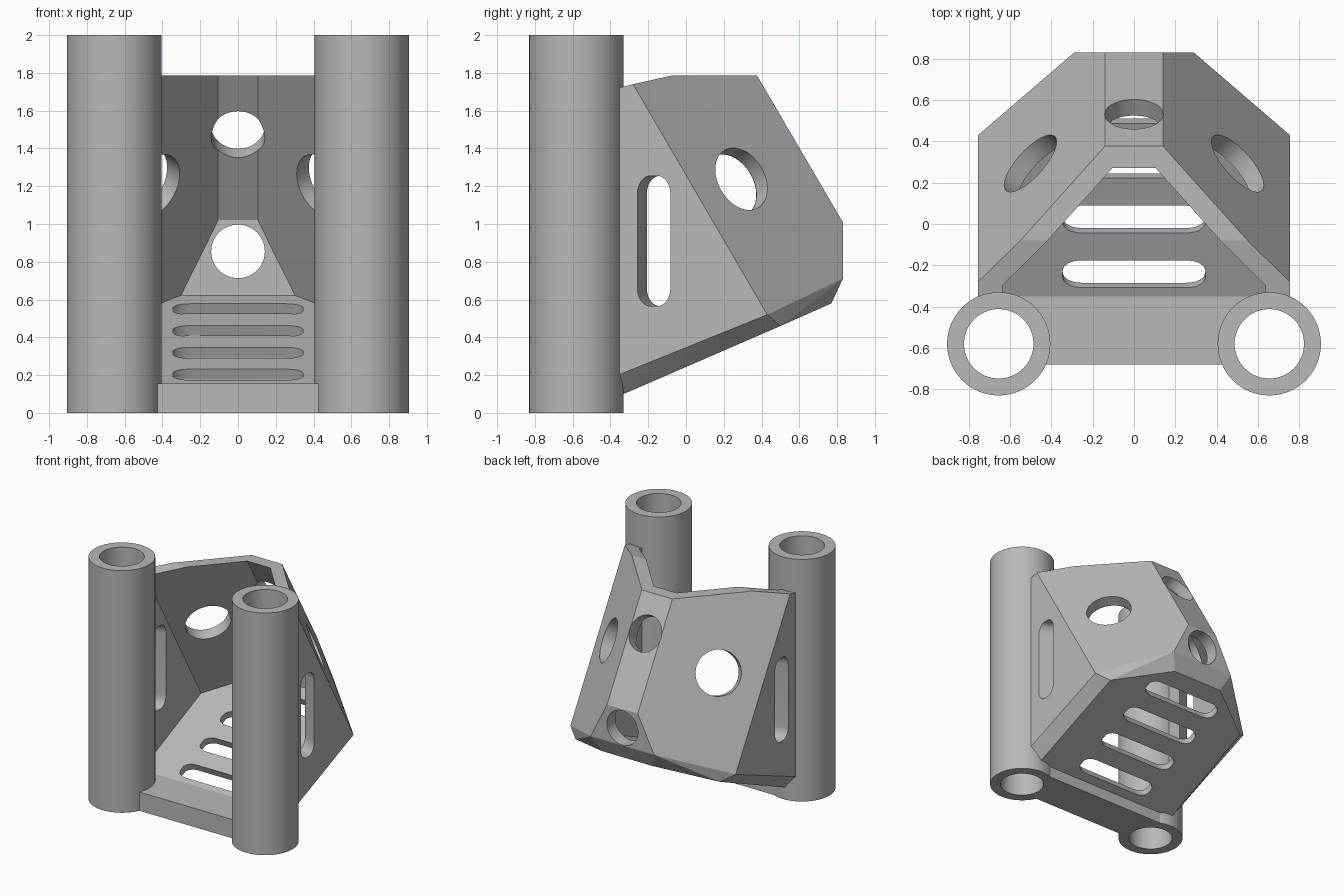
import bpy, bmesh, math
from mathutils import Vector, Matrix

old = bpy.data.objects.get("Cube")
if old:
    bpy.data.objects.remove(old, do_unlink=True)

gray = bpy.data.materials.new("plain_gray")
gray.use_nodes = True
gray.diffuse_color = (0.48, 0.48, 0.48, 1)
gray.node_tree.nodes["Principled BSDF"].inputs["Base Color"].default_value = (0.48, 0.48, 0.48, 1)


def make(name, bm):
    bmesh.ops.recalc_face_normals(bm, faces=bm.faces)
    mesh = bpy.data.meshes.new(name)
    bm.to_mesh(mesh)
    bm.free()
    mesh.materials.append(gray)
    obj = bpy.data.objects.new(name, mesh)
    bpy.context.collection.objects.link(obj)
    return obj


def mirrored_hull(name, points):
    """Convex solid through the points and their mirror images."""
    bm = bmesh.new()
    for x, y, z in points:
        bm.verts.new((x, y, z))
        bm.verts.new((-x, y, z))
    res = bmesh.ops.convex_hull(bm, input=bm.verts)
    loose = {g for g in res["geom_interior"] + res["geom_unused"]
             if isinstance(g, bmesh.types.BMVert)}
    bmesh.ops.delete(bm, geom=list(loose), context="VERTS")
    bmesh.ops.dissolve_limit(bm, angle_limit=math.radians(5), verts=bm.verts, edges=bm.edges)
    return make(name, bm)


def prism(name, outline, center, axis, across, depth):
    """Outline extruded both ways along axis; across is the outline's u direction."""
    w = Vector(axis).normalized()
    u = Vector(across).normalized()
    v = w.cross(u).normalized()
    u = v.cross(w)
    c = Vector(center)
    bm = bmesh.new()
    face = bm.faces.new([bm.verts.new(c + u * a + v * b - w * depth) for a, b in outline])
    ext = bmesh.ops.extrude_face_region(bm, geom=[face])
    top = [g for g in ext["geom"] if isinstance(g, bmesh.types.BMVert)]
    bmesh.ops.translate(bm, verts=top, vec=w * depth * 2)
    return make(name, bm)


def circle(r, n=48):
    return [(r * math.cos(math.tau * i / n), r * math.sin(math.tau * i / n)) for i in range(n)]


def rounded(hu, hv, ru, rv, n=8):
    """Rectangle with elliptical corners."""
    pts = []
    for q, (su, sv) in enumerate([(1, 1), (-1, 1), (-1, -1), (1, -1)]):
        for i in range(n + 1):
            a = (q + i / n) * math.pi / 2
            pts.append((su * (hu - ru) + ru * math.cos(a), sv * (hv - rv) + rv * math.sin(a)))
    return pts


def cut(obj, cutters):
    for c in cutters:
        mod = obj.modifiers.new("cut", "BOOLEAN")
        mod.operation = "DIFFERENCE"
        mod.solver = "EXACT"
        mod.object = c
    dg = bpy.context.evaluated_depsgraph_get()
    dg.update()
    mesh = bpy.data.meshes.new_from_object(obj.evaluated_get(dg))
    obj.modifiers.clear()
    obj.data = mesh
    for c in cutters:
        bpy.data.objects.remove(c, do_unlink=True)


def smooth(obj):
    bpy.ops.object.select_all(action="DESELECT")
    obj.select_set(True)
    bpy.context.view_layer.objects.active = obj
    bpy.ops.object.shade_smooth_by_angle(angle=math.radians(12))


# Faceted shell: outer solid, then the hollow open at the front and top
shell = mirrored_hull("shell", [
    (.755, -.36, 1.72), (.755, -.28, 1.74), (.55, -.08, 1.785),
    (.14, .377, 1.785), (.14, .83, 1.01), (.29, .83, .71),
    (.755, .43, .52), (.755, -.36, .2), (.67, -.36, .087),
    (.66, .5, .46), (.23, .77, .58)])
cutters = [mirrored_hull("hollow", [
    (.635, -.8, -.04), (.635, .425, .493), (.302, .72, .622),
    (.105, .72, 1.02), (.105, .027, 2.2), (.635, -.566, 2.2), (.635, -.8, 2.2)])]

# Round holes in the back and slanted back
cutters.append(prism("back_hole", circle(.142), (0, .77, .855), (0, 1, 0), (1, 0, 0), .2))
cutters.append(prism("slant_hole", circle(.142), (0, .53, 1.52), (0, .862, .507), (1, 0, 0), .2))

# Round holes in the diagonal walls and slanted slots in the side walls
for s in (1, -1):
    cutters.append(prism("diagonal_hole", circle(.176), (s * .515, .305, 1.245),
                         (s * .69, .62, .36), (0, .5, -.86), .2))
    cutters.append(prism("side_slot", rounded(.08, .345, .065, .09), (s * .755, -.17, .91),
                         (s * .92, -.385, 0), (0, 1, 0), .25))

# Row of four slots in the sloping floor
for i in range(4):
    y = -.23 + .265 * i
    cutters.append(prism("floor_slot", rounded(.345, .072, .09, .055),
                         (0, y, .275 + .436 * y), (0, -.4, .917), (1, 0, 0), .12))
cut(shell, cutters)
smooth(shell)

# Two upright tubes
for side, s in (("left", 1), ("right", -1)):
    mid = (s * .655, -.58, 1)
    tube = prism(side + "_tube", circle(.25, 64), mid, (0, 0, 1), (1, 0, 0), 1)
    cut(tube, [prism("bore", circle(.168, 64), mid, (0, 0, 1), (1, 0, 0), 1.2)])
    smooth(tube)

# Crossbar joining the tubes at the bottom
bm = bmesh.new()
bmesh.ops.create_cube(bm, size=1, matrix=Matrix.Translation((0, -.515, .0775))
                      @ Matrix.Diagonal((1.16, .33, .155, 1)))
crossbar = make("crossbar", bm)
cut(crossbar, [prism("clearance", circle(.22), (s * .655, -.58, 0), (0, 0, 1), (1, 0, 0), .5)
               for s in (1, -1)])
